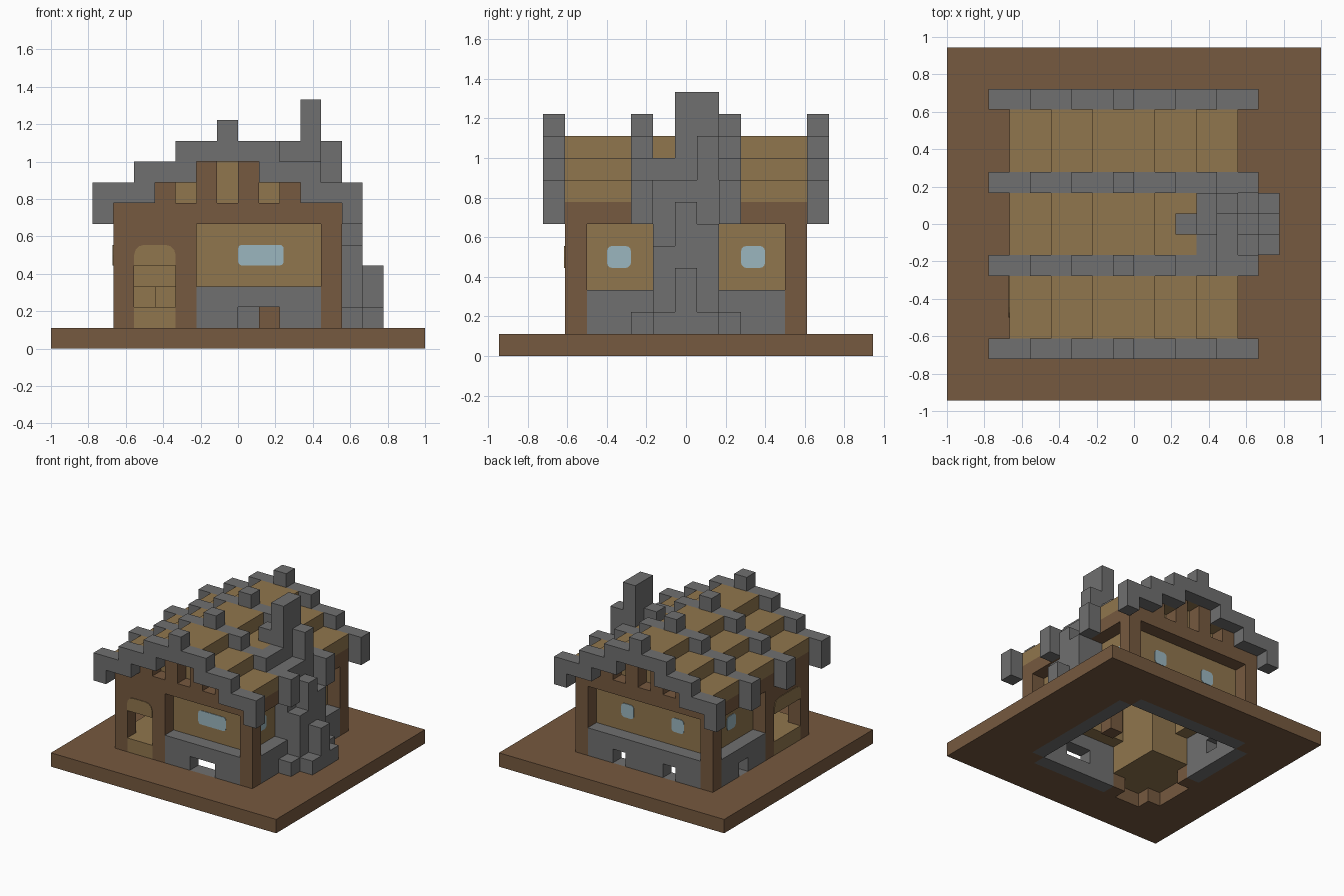
import bpy, bmesh, math
from mathutils import Vector

if "Cube" in bpy.data.objects:
    bpy.data.objects.remove(bpy.data.objects["Cube"], do_unlink=True)

U = 1 / 9      # block size
W = 5.5        # half depth of the walls
IN = W - 1     # inner side of the walls
EAST, WEST = 5, -6


def material(name, r, g, b):
    m = bpy.data.materials.new(name)
    m.use_nodes = True
    m.diffuse_color = (r, g, b, 1)
    m.node_tree.nodes["Principled BSDF"].inputs["Base Color"].default_value = (r, g, b, 1)
    return m


BROWN = material("dark wood", .181, .1, .05)
TAN = material("light wood", .28, .18, .075)
GREY = material("stone", .16, .16, .16)
BLUE = material("window glass", .33, .47, .52)


def finish(name, mat, bm):
    bmesh.ops.recalc_face_normals(bm, faces=bm.faces)
    me = bpy.data.meshes.new(name)
    bm.to_mesh(me)
    bm.free()
    me.materials.append(mat)
    ob = bpy.data.objects.new(name, me)
    bpy.context.collection.objects.link(ob)
    return ob


def blocks(name, mat, boxes):
    """One object made of boxes, each given by its x, y and z ranges in blocks."""
    bm = bmesh.new()
    for xs, ys, zs in boxes:
        vs = bmesh.ops.create_cube(bm, size=1)["verts"]
        for v in vs:
            v.co = Vector([(r[0] + r[1]) / 2 + c * (r[1] - r[0])
                           for r, c in zip((xs, ys, zs), v.co)]) * U
    return finish(name, mat, bm)


def plate(name, mat, across, up, depth, axis, rounding, arch=False):
    """Thin rounded panel facing along the given axis."""
    bm = bmesh.new()
    a0, a1 = across
    z0, z1 = up
    pts = []
    corners = [(a1, z1, -1, -1), (a0, z1, 1, -1), (a0, z0, 1, 1), (a1, z0, -1, 1)]
    for i, (a, z, sa, sz) in enumerate(corners):
        if arch and i > 1:
            pts.append((a, z))
            continue
        for k in range(4):
            t = math.pi / 2 * (i + k / 3)
            pts.append((a + rounding * (sa + math.cos(t)), z + rounding * (sz + math.sin(t))))
    rings = []
    for d in (depth - .04, depth + .04):
        rings.append([bm.verts.new(Vector((a, d, z) if axis == "y" else (d, a, z)) * U)
                      for a, z in pts])
    low, high = rings
    bm.faces.new(low)
    bm.faces.new(high)
    for i in range(len(pts)):
        j = (i + 1) % len(pts)
        bm.faces.new((low[i], low[j], high[j], high[i]))
    finish(name, mat, bm)


def mirror_y(boxes):
    return boxes + [(x, (-y[1], -y[0]), z) for x, y, z in boxes]


FRONT, BACK = (-W, -IN), (IN, W)
EAST_X, WEST_X = (EAST - 1, EAST), (WEST, WEST + 1)
CHIM = (-1.5, 1.5)

# ground plate around the open middle of the house
plate_z = (0, 1)
blocks("ground_plate", BROWN,
       mirror_y([((-9, 9), (W, 8.5), plate_z)])
       + [((-9, WEST), (-W, W), plate_z), ((EAST, 9), (-W, W), plate_z)])

# corner posts, door posts and top beams
post = (0, 6)
beam = (6, 7)
blocks("corner_posts", BROWN, [(x, y, post) for x in (EAST_X, WEST_X) for y in (FRONT, BACK)])
blocks("door_posts", BROWN, [((-3, -2), FRONT, post), (WEST_X, (-1.5, -.5), post)])
blocks("door_lintels", BROWN, [((-5, -3), FRONT, (4, 6)), (WEST_X, (-IN, -1.5), (4, 6))])
blocks("top_beams", BROWN,
       mirror_y([((WEST, EAST), BACK, beam), (EAST_X, (1.5, IN), beam)])
       + [(WEST_X, (-IN, IN), beam)])

# stepped gables with slots between the posts
steps = [((-4, -3), 8), ((-2, -1), 9), ((0, 1), 9), ((2, 3), 8)]
blocks("gable_posts", BROWN, mirror_y([(x, BACK, (7, top)) for x, top in steps]))
blocks("gable_boards", TAN,
       mirror_y([((-4, 3), (IN - 1, IN), (6, 8)), ((-2, 1), (IN - 1, IN), (8, 9))]))


# stone wall bases with low drain gaps
def base_run(start, end, gaps):
    """Ranges along a wall as (range, bottom-to-top) pairs, open at each gap."""
    out = [((start, end), (0, 1)), ((start, end), (2, 3))]
    edge = start
    for g0, g1 in gaps:
        out.append(((edge, g0), (1, 2)))
        edge = g1
    return out + [((edge, end), (1, 2))]


BACK_WINDOWS = [(-3, -2), (1, 2)]
blocks("front_wall_base", GREY, [(r, FRONT, z) for r, z in base_run(-2, 4, [(0, 2)])])
blocks("back_wall_base", GREY, [(r, BACK, z) for r, z in base_run(-5, 4, BACK_WINDOWS)])
blocks("right_wall_base", GREY, [(WEST_X, r, z) for r, z in base_run(-.5, IN, [(1.5, 2.5)])])
blocks("left_wall_base", GREY, mirror_y([(EAST_X, (1.5, IN), (0, 3))]))

# recessed wall panels
panel = (3, 6)
blocks("front_panel", TAN, [((-2, 4), (-IN, 1 - IN), panel)])
blocks("back_panel", TAN, [((-5, 4), (IN - 1, IN), panel)])
blocks("left_panels", TAN, mirror_y([((3, 4), (1.5, IN - 1), panel)]))
blocks("right_panel", TAN, [((-5, -4), (-.5, IN - 1), panel)])

# windows, seen from both sides of each panel
wz = (4, 5)
for side, off in (("outer", 0), ("inner", 1)):
    plate("front_window_" + side, BLUE, (0, 2.2), wz, off - IN, "y", .2)
    for i, r in enumerate(BACK_WINDOWS):
        plate(f"back_window_{i}_{side}", BLUE, r, wz, IN - off, "y", .25)
    for s in (-1, 1):
        plate(f"left_window_{s}_{side}", BLUE, (s * 3.05 - .55, s * 3.05 + .55), wz,
              4 - off, "x", .25)
    plate("right_window_" + side, BLUE, (1.5, 2.5), wz, off - 5, "x", .25)

# entrance porch in the corner, with arched tops
plate("front_arch", TAN, (-5, -3), (4, 5), -W, "y", .5, True)
plate("side_arch", TAN, (-IN, -1.5), (4, 5), WEST, "x", .5, True)
blocks("porch_floor", TAN, [((-5, -2), (-IN, -1.5), (1, 2)), ((-5, -3), FRONT, (1, 2)),
                            (WEST_X, (-IN, -1.5), (1, 2))])
blocks("porch_walls", TAN, [((-5, -2), (-1.5, -.5), (1, 6)), ((-3, -2), (-IN, -1.5), (2, 6))])
blocks("porch_steps", TAN, [((-5, -3), (-2.5, -1.5), (2, 3)), ((-4, -3), (-3.5, -2.5), (2, 3))])
blocks("porch_ceiling", TAN, [((-5, -3), (-IN, -1.5), (5, 6))])
blocks("inner_post", BROWN, [((1, 2), (-1, 0), (1, 3))])

# stepped stone ribs over the roof, symmetric about the ridge
rib = []
half = [(6, 8), (7, 8), (7, 9), (8, 9), (8, 10), (9, 10)]
for i, z in enumerate(half):
    rib += [((i - 7, i - 6), z), ((5 - i, 6 - i), z)]
rib.append(((-1, 0), (9, 11)))
for name, y in (("gable_ribs", (W, W + 1)), ("middle_ribs", (1.5, 2.5))):
    blocks(name, GREY, mirror_y([(x, y, z) for x, z in rib]))

# wooden roof steps between the ribs
roof = [((-6, -4), 7), ((-4, -2), 8), ((-2, 1), 9), ((1, 3), 8), ((3, 5), 7)]
blocks("roof_sides", TAN, mirror_y([(x, (2.5, W), (z, z + 1)) for x, z in roof]))
blocks("roof_middle", TAN, [(x, CHIM, (z, z + 1)) for x, z in roof[:-1]])

# chimney: tops of the stone columns, row by row from the wall outward
rows = {2: (None, 10, None), 3: (9, 12, 12), 4: (8, 8, 10), 5: (5, 7, 6), 6: (2, 4, 2)}
bottoms = {2: 8, 3: 7, 4: 0, 5: 1, 6: 1}
stack = []
for x, tops in rows.items():
    for j, top in enumerate(tops):
        if top:
            stack.append(((x, x + 1), (j - 1.5, j - .5), (bottoms[x], top)))
blocks("chimney", GREY, stack)
blocks("chimney_footing", GREY, mirror_y([((5, 6), (1.5, 2.5), (1, 2))]))
